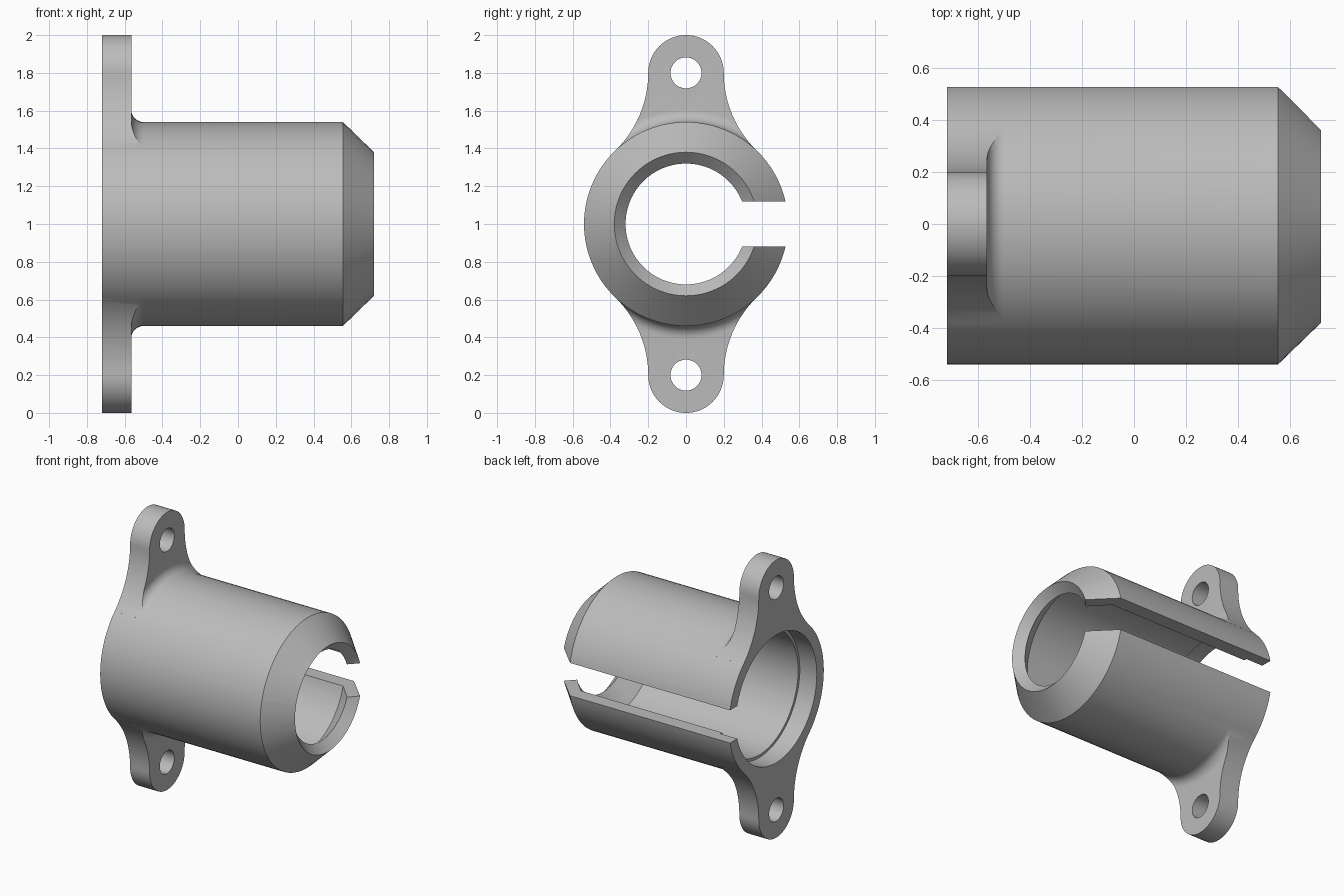
import bpy, bmesh, math
from mathutils import Vector

if "Cube" in bpy.data.objects:
    bpy.data.objects.remove(bpy.data.objects["Cube"])

ZC = 1.0        # height of the sleeve axis
SEG = 96
R = 0.54        # sleeve outer radius
X0, X1 = -0.72, 0.72
XT = -0.565     # front face of the mounting ears


def finish(name, bm):
    bmesh.ops.recalc_face_normals(bm, faces=bm.faces)
    me = bpy.data.meshes.new(name)
    bm.to_mesh(me)
    bm.free()
    ob = bpy.data.objects.new(name, me)
    bpy.context.collection.objects.link(ob)
    return ob


def lathe(name, profile, ring=False):
    """Revolve (x, radius) points around the sleeve axis."""
    bm = bmesh.new()
    rows = [[bm.verts.new((x, r * math.cos(2 * math.pi * i / SEG),
                           ZC + r * math.sin(2 * math.pi * i / SEG)))
             for i in range(SEG)] for x, r in profile]
    pairs = list(zip(rows, rows[1:]))
    if ring:
        pairs.append((rows[-1], rows[0]))
    else:
        bm.faces.new(rows[0])
        bm.faces.new(rows[-1])
    for a, b in pairs:
        for i in range(SEG):
            j = (i + 1) % SEG
            bm.faces.new((a[i], a[j], b[j], b[i]))
    return finish(name, bm)


def prism(name, outline, xa, xb):
    """Extrude a (y, z) outline along x."""
    bm = bmesh.new()
    face = bm.faces.new([bm.verts.new((xa, y, z)) for y, z in outline])
    ext = bmesh.ops.extrude_face_region(bm, geom=[face])
    bmesh.ops.translate(bm, vec=Vector((xb - xa, 0, 0)),
                        verts=[v for v in ext['geom'] if isinstance(v, bmesh.types.BMVert)])
    return finish(name, bm)


def arc(cy, cz, r, a0, a1, n):
    return [(cy + r * math.cos(a0 + (a1 - a0) * i / n),
             cz + r * math.sin(a0 + (a1 - a0) * i / n)) for i in range(n + 1)]


def combine(target, tool, operation):
    mod = target.modifiers.new(operation, 'BOOLEAN')
    mod.operation, mod.solver, mod.object = operation, 'EXACT', tool
    bpy.context.view_layer.objects.active = target
    bpy.ops.object.modifier_apply(modifier=mod.name)
    bpy.data.objects.remove(tool, do_unlink=True)


# Sleeve with chamfered nose
body = lathe("slotted_sleeve", [(X0, R), (XT, R), (0.555, R), (X1, 0.38)])

# Ear outline: rounded tip flowing through a concave flare into the sleeve
hole_h, tip_r = 0.8, 0.2
flare = (tip_r ** 2 + hole_h ** 2 - R ** 2) / (2 * (R - tip_r))
touch = math.atan2(-hole_h, -(tip_r + flare))
right = arc(tip_r + flare, hole_h, flare, touch, -math.pi, 16)
tip = arc(0, hole_h, tip_r, 0, math.pi, 32)
left = [(-y, z) for y, z in reversed(right)]
outline = [(0.25, 0.2)] + right + tip[1:-1] + left + [(-0.25, 0.2)]

fil = 0.065
for side in (1, -1):
    ear = prism("ear", [(y, ZC + side * z) for y, z in outline], X0, XT + fil + 0.03)
    # Trim the ear to its thickness, leaving a fillet against the sleeve
    curve = arc(XT + fil, R + fil, fil, math.pi, 1.5 * math.pi, 8)
    trim = lathe("trim", [(XT, 1.3)] + curve + [(XT + fil, R - 0.02), (-0.3, R - 0.02), (-0.3, 1.3)], True)
    combine(ear, trim, 'DIFFERENCE')
    combine(body, ear, 'UNION')
    # Screw hole
    hole = prism("hole", arc(0, ZC + side * hole_h, 0.082, 0, 2 * math.pi, 40)[:-1], -0.9, -0.4)
    combine(body, hole, 'DIFFERENCE')

# Stepped bore with an inner taper and a countersunk mouth
bore = lathe("bore", [(-0.8, 0.46), (-0.585, 0.46), (-0.585, 0.44), (0.54, 0.44),
                      (0.66, 0.32), (0.80, 0.46)])
combine(body, bore, 'DIFFERENCE')

# Lengthwise slot
slot = prism("slot", [(0.0, ZC - 0.118), (0.8, ZC - 0.118), (0.8, ZC + 0.118), (0.0, ZC + 0.118)], -0.9, 0.9)
combine(body, slot, 'DIFFERENCE')

# Single grey finish
grey = bpy.data.materials.new("grey")
grey.diffuse_color = (0.5, 0.5, 0.5, 1)
grey.use_nodes = True
grey.node_tree.nodes["Principled BSDF"].inputs["Base Color"].default_value = grey.diffuse_color
body.data.materials.clear()
body.data.materials.append(grey)
for p in body.data.polygons:
    p.material_index = 0

bpy.ops.object.select_all(action='DESELECT')
body.select_set(True)
bpy.context.view_layer.objects.active = body
bpy.ops.object.shade_smooth_by_angle(angle=math.radians(25))
